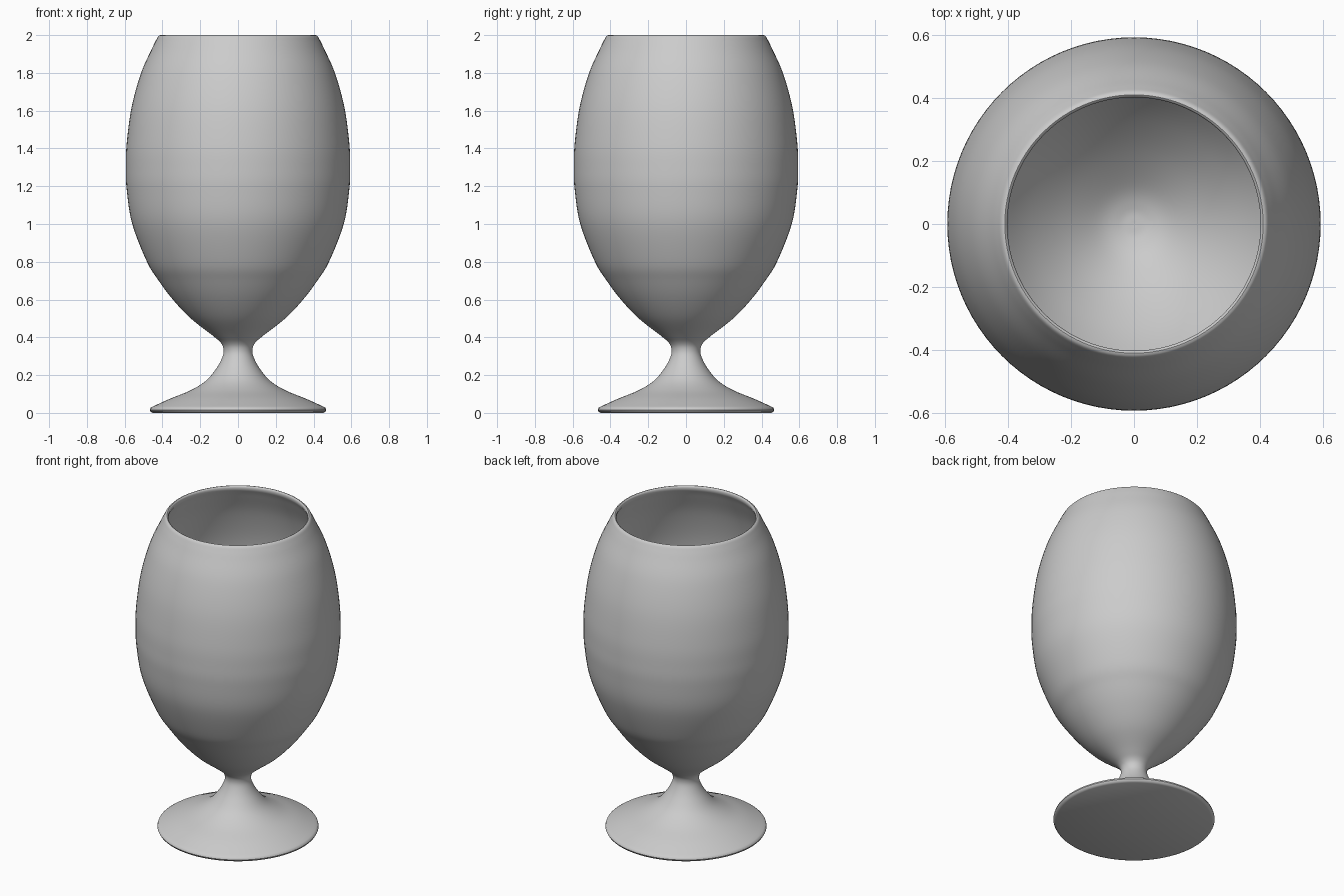
import bpy
import bmesh
from math import radians
from mathutils import Vector, Matrix

cube = bpy.data.objects.get("Cube")
if cube:
    bpy.data.objects.remove(cube)

SIDES = 96

glass = bpy.data.materials.new("light grey")
glass.use_nodes = True
colour = (0.6, 0.6, 0.6, 1)
glass.diffuse_color = colour
glass.node_tree.nodes["Principled BSDF"].inputs["Base Color"].default_value = colour


def smooth_path(points, steps=6):
    """Catmull-Rom curve through (radius, height) points."""
    p = [Vector(q) for q in points]
    p = [2 * p[0] - p[1]] + p + [2 * p[-1] - p[-2]]
    path = []
    for a, b, c, d in zip(p, p[1:], p[2:], p[3:]):
        for i in range(steps):
            t = i / steps
            path.append(0.5 * (2 * b + (c - a) * t + (2 * a - 5 * b + 4 * c - d) * t * t
                               + (3 * b - a - 3 * c + d) * t ** 3))
    return path + [p[-2]]


def lathe(name, profile):
    bm = bmesh.new()
    verts = [bm.verts.new((r, 0, z)) for r, z in profile]
    edges = [bm.edges.new(pair) for pair in zip(verts, verts[1:])]
    bmesh.ops.spin(bm, geom=verts + edges, cent=(0, 0, 0), axis=(0, 0, 1),
                   angle=radians(360), steps=SIDES, use_merge=True)
    bmesh.ops.remove_doubles(bm, verts=bm.verts, dist=0.0002)
    bmesh.ops.recalc_face_normals(bm, faces=bm.faces)
    mesh = bpy.data.meshes.new(name)
    bm.to_mesh(mesh)
    bm.free()
    obj = bpy.data.objects.new(name, mesh)
    bpy.context.collection.objects.link(obj)
    mesh.materials.append(glass)
    bpy.ops.object.select_all(action="DESELECT")
    obj.select_set(True)
    bpy.context.view_layer.objects.active = obj
    bpy.ops.object.shade_smooth_by_angle(angle=radians(40))
    return obj


# Underside and rounded edge of the foot
foot = [(0, 0), (0.45, 0), (0.462, 0.006), (0.467, 0.016), (0.464, 0.026)]

# Foot top, stem and outside of the bowl
outside = smooth_path([
    (0.455, 0.032), (0.36, 0.075), (0.25, 0.12), (0.17, 0.17), (0.115, 0.235),
    (0.083, 0.295), (0.076, 0.335), (0.09, 0.37), (0.135, 0.41), (0.25, 0.5),
    (0.345, 0.6), (0.42, 0.7), (0.482, 0.8), (0.56, 1.0), (0.589, 1.18),
    (0.594, 1.3), (0.589, 1.43), (0.563, 1.62), (0.513, 1.8), (0.455, 1.93),
    (0.428, 1.985)])

# Rounded rim
rim = [(0.424, 1.992), (0.418, 1.998), (0.411, 2.0), (0.406, 1.997), (0.403, 1.99)]

# Inside of the bowl
inside = smooth_path([
    (0.405, 1.975), (0.433, 1.92), (0.49, 1.79), (0.541, 1.61), (0.567, 1.43),
    (0.572, 1.3), (0.567, 1.18), (0.538, 1.0), (0.462, 0.81), (0.4, 0.71),
    (0.325, 0.615), (0.23, 0.52), (0.12, 0.435), (0.05, 0.405), (0, 0.4)])

lathe("goblet", foot + outside + rim + inside)
